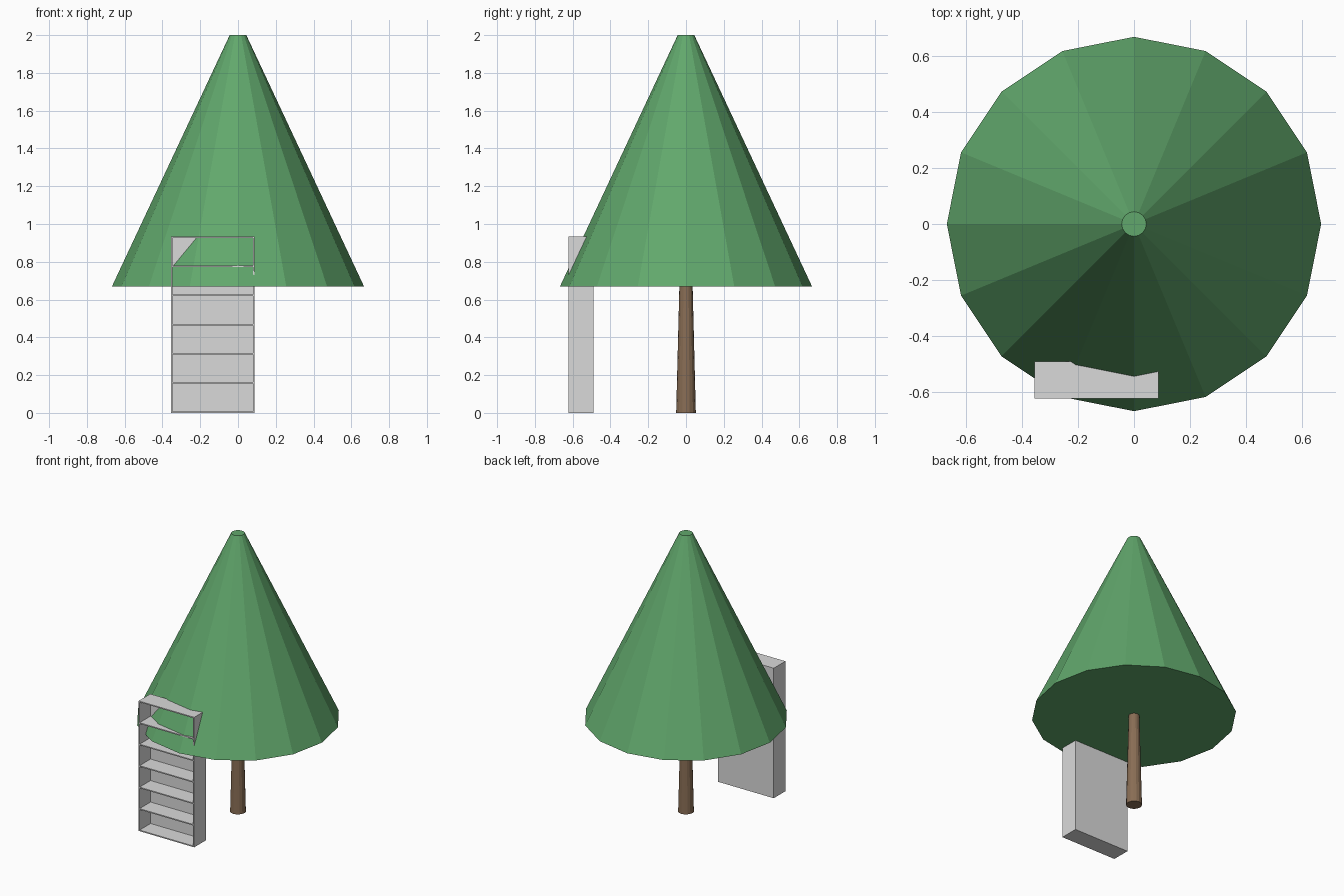
import bpy, bmesh
from mathutils import Matrix, Vector

cube = bpy.data.objects.get("Cube")
if cube:
    bpy.data.objects.remove(cube, do_unlink=True)


def material(name, rgb):
    mat = bpy.data.materials.new(name)
    mat.use_nodes = True
    mat.diffuse_color = (*rgb, 1)
    mat.node_tree.nodes["Principled BSDF"].inputs["Base Color"].default_value = (*rgb, 1)
    return mat


def finish(name, bm, mat):
    mesh = bpy.data.meshes.new(name)
    bm.to_mesh(mesh)
    bm.free()
    mesh.materials.append(mat)
    obj = bpy.data.objects.new(name, mesh)
    bpy.context.collection.objects.link(obj)
    return obj


def cone(name, sides, r_low, r_high, z_low, z_high, mat):
    bm = bmesh.new()
    bmesh.ops.create_cone(bm, cap_ends=True, segments=sides, radius1=r_low,
                          radius2=r_high, depth=z_high - z_low,
                          matrix=Matrix.Translation((0, 0, (z_low + z_high) / 2)))
    return finish(name, bm, mat)


def box(name, low, high, mat):
    low, high = Vector(low), Vector(high)
    bm = bmesh.new()
    bmesh.ops.create_cube(bm, size=1, matrix=Matrix.Translation((low + high) / 2)
                          @ Matrix.Diagonal((*(high - low), 1)))
    return finish(name, bm, mat)


green = material("leaf green", (0.12, 0.39, 0.15))
brown = material("bark brown", (0.25, 0.155, 0.09))
grey = material("shelf grey", (0.7, 0.7, 0.7))

# Tree
cone("foliage", 16, 0.667, 0.044, 0.67, 2.0, green)
cone("trunk", 16, 0.052, 0.035, 0, 0.675, brown)

# Bookcase: back, two sides and evenly spaced shelves
X0, X1, Y0, Y1, TOP, T = -0.355, 0.087, -0.622, -0.49, 0.935, 0.008
box("bookcase_back", (X0, Y1 - T, 0), (X1, Y1, TOP), grey)
box("bookcase_right_side", (X0, Y0, 0), (X0 + T, Y1 - T, TOP), grey)
box("bookcase_left_side", (X1 - T, Y0, 0), (X1, Y1 - T, TOP), grey)
COUNT = 7
for i in range(COUNT):
    z = i * (TOP - T) / (COUNT - 1)
    box(f"shelf_{i + 1}", (X0 + T, Y0, z), (X1 - T, Y1 - T, z + T), grey)
